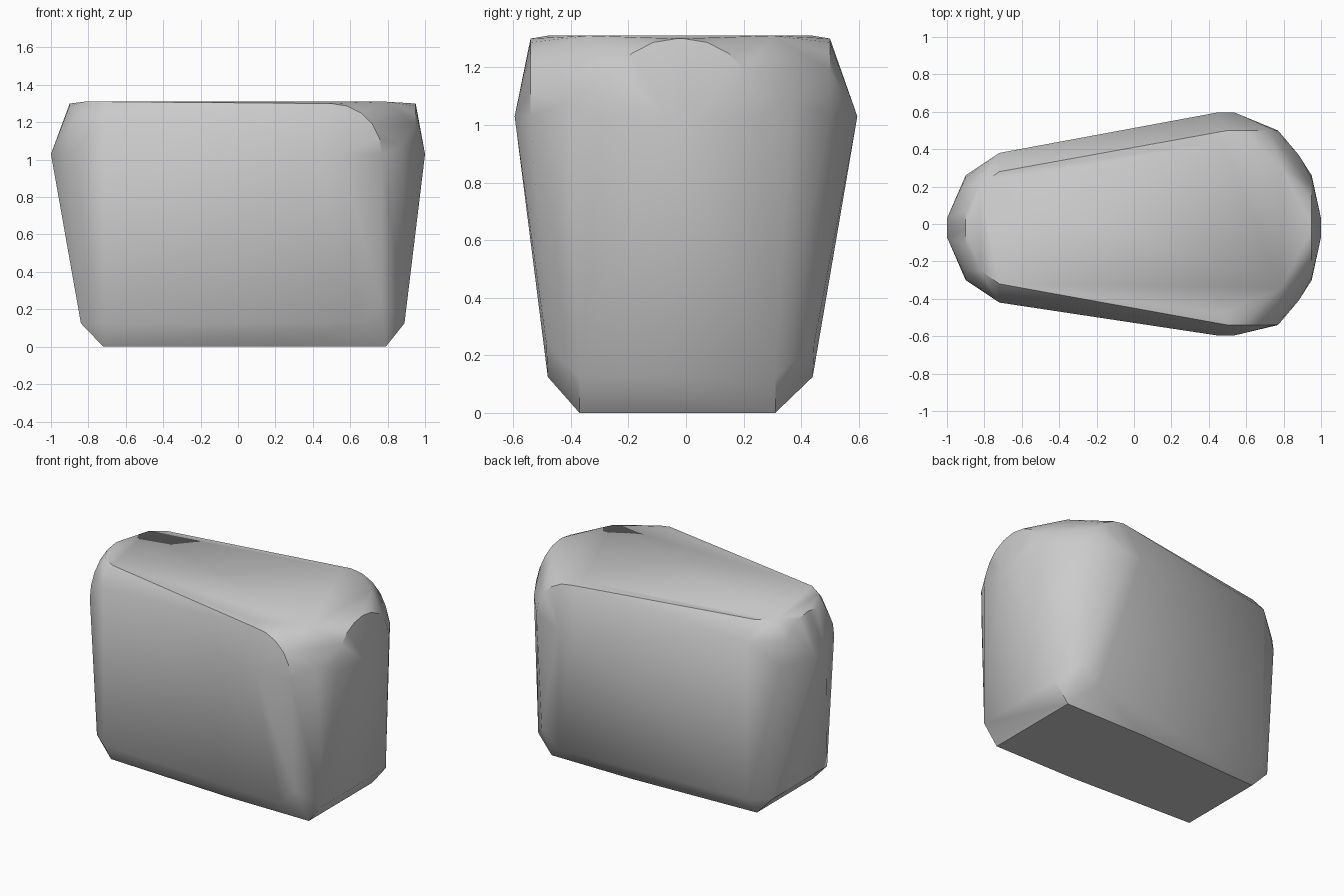
import bpy, bmesh, math
from mathutils import Vector

cube = bpy.data.objects.get("Cube")
if cube:
    bpy.data.objects.remove(cube, do_unlink=True)

TOP = 1.31       # height of the flat crown
SHOULDER = 1.03  # height of the widest ring
RADIUS = 0.27    # rounding between shoulder and crown
MID_Y = -0.02    # the body sits slightly towards the front
STEPS = 5

stone = bpy.data.materials.new("light grey stone")
stone.diffuse_color = (0.6, 0.6, 0.6, 1)
stone.use_nodes = True
bsdf = next(n for n in stone.node_tree.nodes if n.type == 'BSDF_PRINCIPLED')
bsdf.inputs["Base Color"].default_value = stone.diffuse_color
bsdf.inputs["Roughness"].default_value = 0.8

points = []


def pair(x, half, z, mid=MID_Y):
    """Add a point on the front and its twin on the back."""
    for side in (-1, 1):
        points.append(Vector((x, mid + side * half, z)))


def quarter():
    """Yield the across and up parts of the rounded shoulder."""
    for step in range(STEPS + 1):
        angle = step / STEPS * math.pi / 2
        yield RADIUS * math.cos(angle), SHOULDER + RADIUS * math.sin(angle)


# Base and the chamfer around it
for x in (-0.72, 0.79):
    pair(x, 0.3 if x < 0 else 0.34, 0, -0.03)
pair(0.19, 0.34, 0, -0.03)
pair(-0.84, 0.29, 0.125)
pair(-0.72, 0.39, 0.125)
pair(0.65, 0.46, 0.125)
pair(0.77, 0.465, 0.24)
pair(0.89, 0.34, 0.125, -0.03)

# Rounded shoulders of the front and back walls
for across, up in quarter():
    pair(0.5 + across, 0.52, up)
for x in (0.44, 0.54):
    pair(x, 0.595, SHOULDER, 0)
pair(-0.72, 0.4, 1.2)

# Rounded shoulders of the two end walls
for end, tip in ((-0.9, -1), (0.95, 1)):
    for across, up in quarter():
        pair(end, across + 0.01, up)
    pair(tip, 0.05, SHOULDER)
pair(0.88, 0.39, 1.08)

# Flat crown
for x, half in ((-0.82, 0.23), (-0.72, 0.3), (0.47, 0.46), (0.79, 0.32)):
    pair(x, half, TOP)

# Wrap the outline points in one closed skin
bm = bmesh.new()
for point in points:
    bm.verts.new(point)
hull = bmesh.ops.convex_hull(bm, input=list(bm.verts))
loose = [v for v in bm.verts if not v.link_faces]
bmesh.ops.delete(bm, geom=loose, context='VERTS')
bmesh.ops.dissolve_limit(bm, angle_limit=math.radians(1),
                         verts=list(bm.verts), edges=list(bm.edges))
bmesh.ops.recalc_face_normals(bm, faces=list(bm.faces))
mesh = bpy.data.meshes.new("stone_block")
bm.to_mesh(mesh)
bm.free()

block = bpy.data.objects.new("stone_block", mesh)
bpy.context.collection.objects.link(block)
mesh.materials.append(stone)

# Smooth the gentle bends and keep the chamfers crisp
bpy.ops.object.select_all(action='DESELECT')
block.select_set(True)
bpy.context.view_layer.objects.active = block
bpy.ops.object.shade_smooth_by_angle(angle=math.radians(32))
